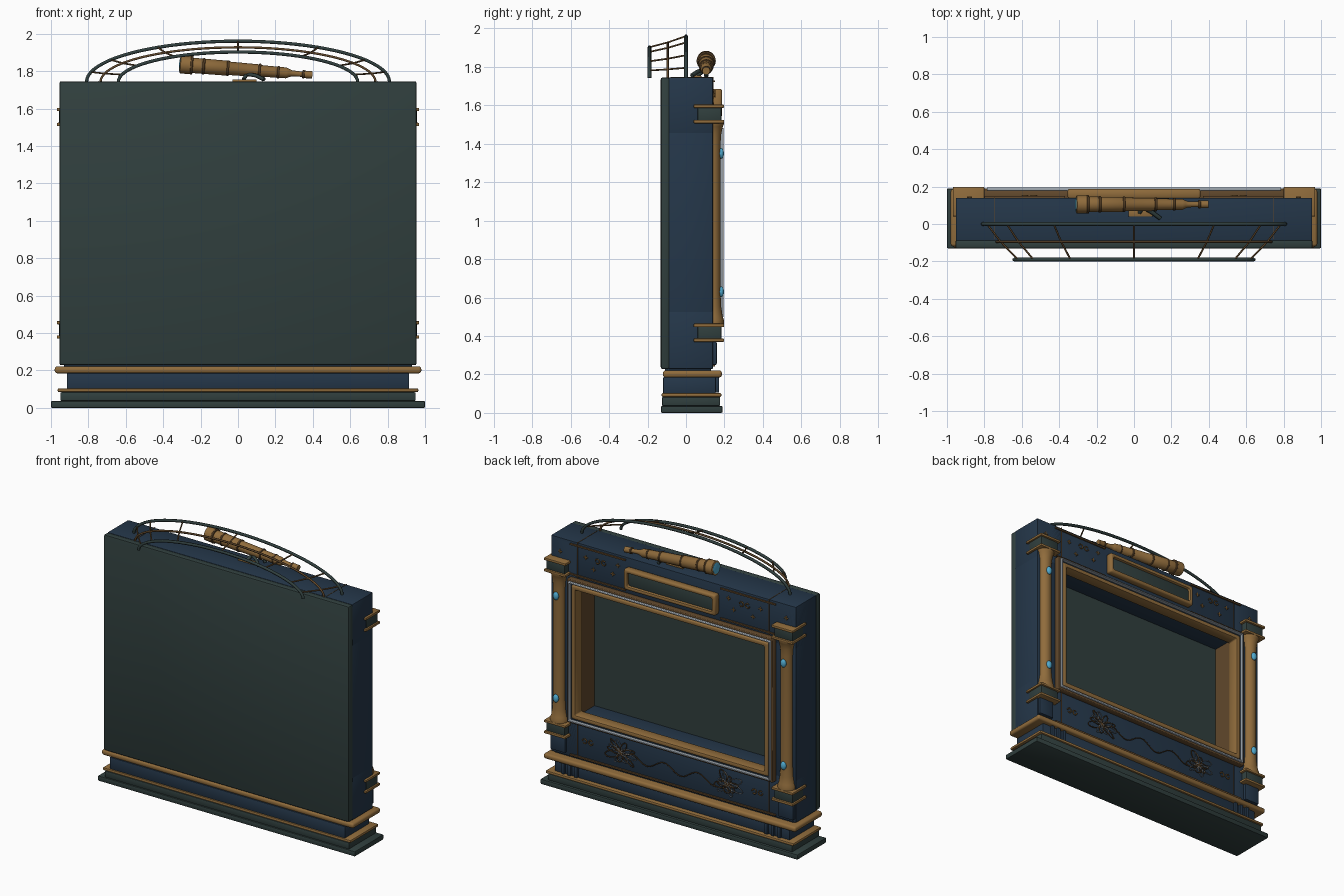
import bpy, bmesh, math, random
from mathutils import Vector

if "Cube" in bpy.data.objects:
    bpy.data.objects.remove(bpy.data.objects["Cube"])
random.seed(4)


def material(name, r, g, b):
    m = bpy.data.materials.new(name)
    m.use_nodes = True
    m.diffuse_color = (r, g, b, 1)
    m.node_tree.nodes["Principled BSDF"].inputs["Base Color"].default_value = (r, g, b, 1)
    return m


GREEN = material("dark green grey", .03, .05, .048)
NAVY = material("navy", .018, .038, .068)
BRASS = material("brass", .28, .15, .045)
BRONZE = material("dark bronze", .12, .065, .025)
SILVER = material("silver", .32, .36, .4)
BLUE = material("bright blue", .08, .4, .62)


def finish(name, bm, mat, smooth=True):
    bmesh.ops.recalc_face_normals(bm, faces=bm.faces)
    mesh = bpy.data.meshes.new(name)
    bm.to_mesh(mesh)
    bm.free()
    mesh.materials.append(mat)
    ob = bpy.data.objects.new(name, mesh)
    bpy.context.collection.objects.link(ob)
    if smooth:
        bpy.ops.object.select_all(action="DESELECT")
        ob.select_set(True)
        bpy.context.view_layer.objects.active = ob
        bpy.ops.object.shade_smooth_by_angle(angle=math.radians(40))
    return ob


def box(name, x, y, z, mat, bevel=.006, segments=2):
    """Box from (low, high) ranges."""
    bm = bmesh.new()
    bmesh.ops.create_cube(bm, size=1)
    for v in bm.verts:
        v.co = [r[0] if c < 0 else r[1] for c, r in zip(v.co, (x, y, z))]
    if bevel:
        bmesh.ops.bevel(bm, geom=bm.edges[:], offset=bevel, segments=segments,
                        profile=.5, affect="EDGES")
    return finish(name, bm, mat)


def frame(name, half, z, border, y, mat, bevel=.004):
    """Rectangular frame around an opening, extruded along y."""
    bm = bmesh.new()
    loops = []
    for inset, depth in ((0, y[0]), (0, y[1]), (border, y[1]), (border, y[0])):
        h, lo, hi = half - inset, z[0] + inset, z[1] - inset
        loops.append([bm.verts.new((px, depth, pz))
                      for px, pz in ((-h, lo), (h, lo), (h, hi), (-h, hi))])
    for i, a in enumerate(loops):
        b = loops[(i + 1) % 4]
        for j in range(4):
            k = (j + 1) % 4
            bm.faces.new((a[j], a[k], b[k], b[j]))
    if bevel:
        bmesh.ops.bevel(bm, geom=bm.edges[:], offset=bevel, segments=2,
                        profile=.5, affect="EDGES")
    return finish(name, bm, mat)


def lathe(name, profile, mat, sides=24):
    """Revolve (radius, height) points around z."""
    bm = bmesh.new()
    rings = [[bm.verts.new((r * math.cos(i * math.tau / sides),
                            r * math.sin(i * math.tau / sides), h)) for i in range(sides)]
             for r, h in profile]
    for a, b in zip(rings, rings[1:]):
        for i in range(sides):
            j = (i + 1) % sides
            bm.faces.new((a[i], a[j], b[j], b[i]))
    bm.faces.new(rings[0])
    bm.faces.new(rings[-1])
    return finish(name, bm, mat)


def tubes(name, paths, radius, mat):
    cu = bpy.data.curves.new(name, "CURVE")
    cu.dimensions = "3D"
    cu.bevel_depth = radius
    cu.bevel_resolution = 1
    cu.use_fill_caps = True
    for path in paths:
        sp = cu.splines.new("POLY")
        sp.points.add(len(path) - 1)
        for p, co in zip(sp.points, path):
            p.co = (*co, 1)
    cu.materials.append(mat)
    ob = bpy.data.objects.new(name, cu)
    bpy.context.collection.objects.link(ob)
    bpy.ops.object.select_all(action="DESELECT")
    ob.select_set(True)
    bpy.context.view_layer.objects.active = ob
    bpy.ops.object.convert(target="MESH")


# Stepped plinth
box("plinth_board", (-1, 1), (-.13, .19), (0, .036), GREEN)
box("plinth_step", (-.95, .95), (-.125, .178), (.036, .083), GREEN)
box("plinth_lower_trim", (-.965, .965), (-.128, .185), (.083, .104), BRASS, .009)
box("plinth_core", (-.915, .915), (-.12, .155), (.1, .186), NAVY)
box("plinth_upper_trim", (-.98, .98), (-.12, .187), (.184, .221), BRASS, .014, 3)
box("plinth_neck", (-.93, .93), (-.11, .13), (.215, .24), NAVY)
for s in (-1, 1):
    for i in range(3):
        x = s * (.74 + i * .05)
        box("plinth_bracket", (x - .012, x + .012), (.15, .172), (.105, .184), NAVY, .004)

# Cabinet with a deep display recess
box("cabinet_panel", (-.955, .955), (-.132, -.085), (.228, 1.745), GREEN, .012)
box("cabinet_top", (-.953, .953), (-.09, .14), (1.45, 1.745), NAVY)
box("cabinet_bottom", (-.953, .953), (-.09, .14), (.228, .53), NAVY)
for s in (-1, 1):
    box("cabinet_side", sorted((s * .75, s * .953)), (-.09, .14), (.24, 1.735), NAVY)
    box("cabinet_seam", (s * .745 - .002, s * .745 + .002), (-.08, .142), (.24, 1.747), BRONZE, 0)
box("recess_panel", (-.76, .76), (-.06, -.045), (.52, 1.46), GREEN, 0)

# Display frame
frame("frame_base", .79, (.495, 1.485), .045, (.13, .172), NAVY)
frame("frame_bronze_edge", .8, (.485, 1.495), .016, (.13, .18), BRONZE)
frame("frame_silver_trim", .787, (.498, 1.482), .011, (.165, .195), SILVER)
frame("frame_brass_inner", .765, (.52, 1.46), .03, (.1, .185), BRASS, .008)

# Name plate and edge trims
box("plate_panel", (-.34, .34), (.14, .168), (1.555, 1.67), GREEN)
frame("plate_rim", .355, (1.54, 1.685), .027, (.135, .188), BRASS, .01)
for s in (-1, 1):
    for z in (1.725, 1.515):
        box("edge_trim", sorted((s * .37, s * .8)), (.138, .15), (z - .005, z + .005), BRONZE, 0)
box("lower_edge_trim", (-.8, .8), (.138, .152), (.24, .25), BRONZE, 0)

# Columns with slabs, blocks and gems
shaft = [(.062, .46), (.062, .485), (.055, .5), (.047, .55), (.043, .62),
         (.043, 1.4), (.047, 1.45), (.056, 1.49), (.062, 1.5), (.062, 1.52)]
for s in (-1, 1):
    col = lathe("column", shaft, BRASS)
    col.location = (s * .885, .14, 0)
    col.scale.y = .92
    for z in (.378, .455, 1.515, 1.595):
        box("column_slab", sorted((s * .8, s * .968)), (.04, .198), (z - .009, z + .009), BRASS, .005)
    for z in (.38, 1.515):
        box("column_block", sorted((s * .815, s * .957)), (.06, .185), (z, z + .08), GREEN)
    box("column_foot", sorted((s * .83, s * .945)), (.13, .16), (.25, .37), NAVY)
    for z in (.63, 1.35):
        bm = bmesh.new()
        bmesh.ops.create_uvsphere(bm, u_segments=16, v_segments=10, radius=.026)
        gem = finish("gem", bm, BLUE)
        gem.location = (s * .885, .182, z)
        gem.scale = (.8, .6, 1.1)


# Scrolled flower ornaments on the lower panel
def petal_loop(cx, cz, angle, length, width):
    pts = []
    for i in range(17):
        t = i * math.tau / 16
        u, v = length * (1 - math.cos(t)) / 2, width * math.sin(t)
        pts.append((cx + u * math.cos(angle) - v * math.sin(angle), .153,
                    cz + (u * math.sin(angle) + v * math.cos(angle)) * .8))
    return pts


silver_loops, bronze_loops = [], []
for cx in (-.43, .4):
    for i in range(13):
        a = i * math.tau / 13 + random.uniform(-.2, .2)
        dest = silver_loops if i % 2 else bronze_loops
        dest.append(petal_loop(cx, .365, a, random.uniform(.07, .14), random.uniform(.014, .03)))
vine = [(x / 40, .152, .355 + .03 * math.sin(x * .6)) for x in range(-14, 14)]
tubes("flower_petals", silver_loops, .003, SILVER)
tubes("flower_leaves", bronze_loops + [vine], .0035, BRONZE)

# Small corner scrolls and star studs
scrolls = []
for s in (-1, 1):
    for x, z in ((.66, .37), (.56, 1.66)):
        for d in (-1, 1):
            scrolls.append([(s * x + d * (.024 + .016 * math.cos(t * .6)), .15,
                             z + .016 * math.sin(t * .6) * d) for t in range(10)])
    for x, z in ((.68, 1.66), (.62, 1.59), (.47, 1.6), (.43, 1.67), (.88, .31), (.88, 1.65)):
        scrolls += [[(s * x - .014, .143, z), (s * x + .014, .143, z)],
                    [(s * x, .143, z - .014), (s * x, .143, z + .014)]]
tubes("small_scrolls", scrolls, .004, BRASS)

# Arched railing on top
RAILS = ((.81, .218, 0), (.735, .185, -.095), (.64, .16, -.19))


def rail_point(rail, t):
    half, rise, y = rail
    return (half * math.cos(t), y, 1.742 + rise * math.sin(t))


arcs = [[rail_point(r, math.pi * i / 40) for i in range(41)] for r in RAILS]
tubes("outer_rails", [arcs[0], arcs[2]], .01, GREEN)
tubes("middle_rail", [arcs[1]], .007, BRONZE)
tubes("rail_struts", [[rail_point(r, math.acos(c)) for r in RAILS]
                      for c in (-.97, -.84, -.53, 0, .53, .84, .97)], .005, BRONZE)

# Telescope and its stand
START, TILT = Vector((-.31, .105, 1.836)), math.radians(94.6)


def scope_part(name, profile, mat):
    ob = lathe(name, profile, mat)
    ob.location = START
    ob.rotation_euler = (0, TILT, 0)


scope_part("telescope_tube", [(.04, 0), (.048, .003), (.048, .06), (.041, .066), (.04, .25),
                              (.036, .255), (.034, .42), (.031, .425), (.029, .57), (.022, .585),
                              (.016, .6), (.014, .66), (.02, .665), (.02, .71)], BRASS)
for r, h in ((.05, .055), (.044, .12), (.042, .25), (.038, .42), (.033, .52), (.022, .655)):
    scope_part("telescope_ring", [(r - .003, h), (r, h + .003), (r, h + .011), (r - .003, h + .014)], BRONZE)
scope_part("telescope_lens", [(.02, -.005), (.038, -.001), (.038, .004)], BLUE)
box("stand_plate", (-.03, .1), (.04, .08), (1.742, 1.755), BRASS, .004)
tubes("stand_legs", [[(.03, .06, 1.755), (.05, .105, 1.79)],
                     [(.14, .03, 1.755), (.1, .06, 1.775), (.02, .105, 1.79)],
                     [(.14, .105, 1.75), (.12, .105, 1.785)]], .011, GREEN)
